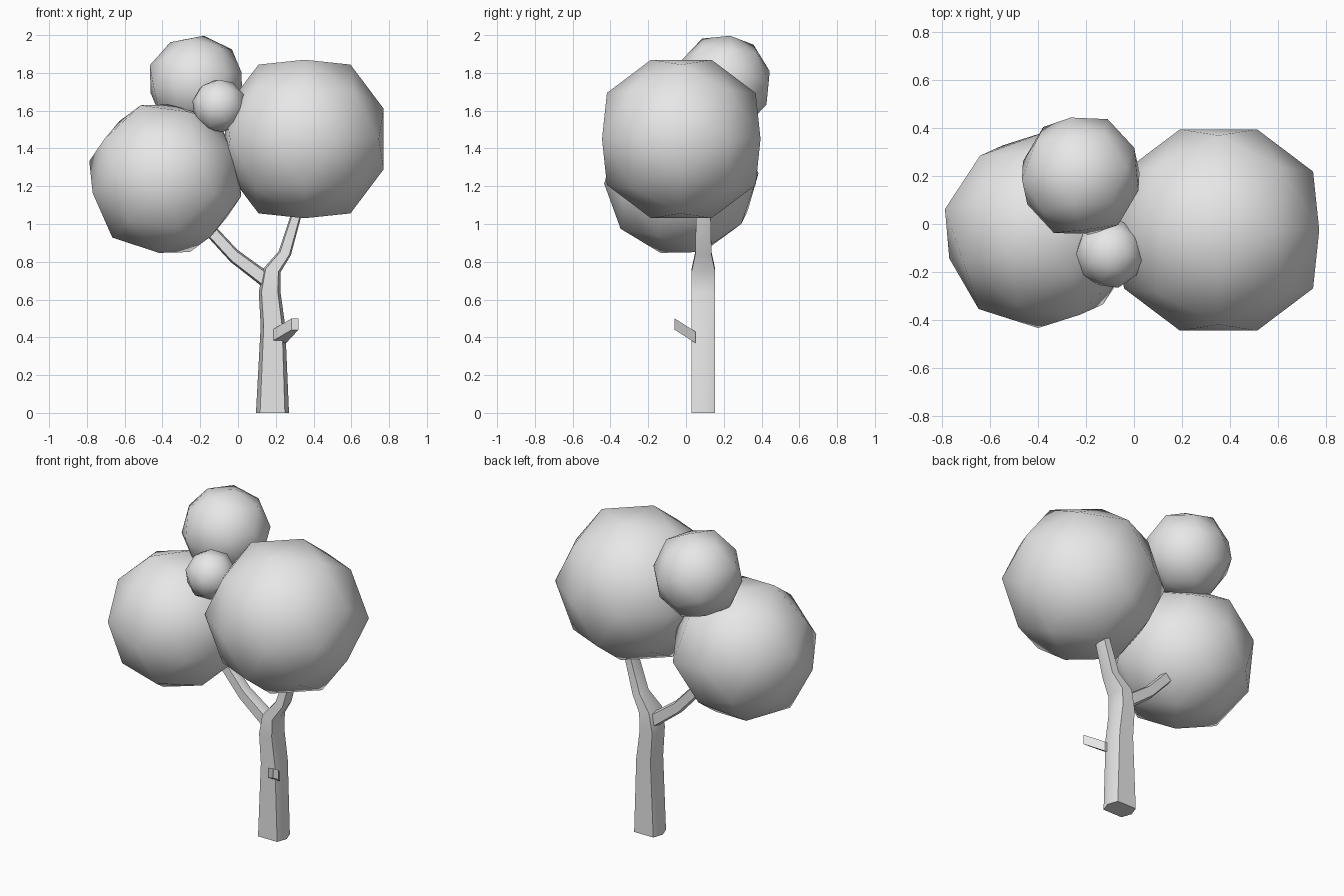
import bpy, bmesh, math
from mathutils import Vector, Euler

cube = bpy.data.objects.get("Cube")
if cube:
    bpy.data.objects.remove(cube, do_unlink=True)

GREY = (0.8, 0.8, 0.8, 1.0)
grey = bpy.data.materials.new("light_grey")
grey.use_nodes = True
grey.diffuse_color = GREY
grey.node_tree.nodes["Principled BSDF"].inputs["Base Color"].default_value = GREY


def finish(bm, name, angle):
    """Turn a bmesh into a shaded object with the grey material."""
    bmesh.ops.recalc_face_normals(bm, faces=bm.faces)
    mesh = bpy.data.meshes.new(name)
    bm.to_mesh(mesh)
    bm.free()
    mesh.materials.append(grey)
    obj = bpy.data.objects.new(name, mesh)
    bpy.context.collection.objects.link(obj)
    bpy.ops.object.select_all(action="DESELECT")
    obj.select_set(True)
    bpy.context.view_layer.objects.active = obj
    bpy.ops.object.shade_smooth_by_angle(angle=math.radians(angle))
    return obj


def leaf_ball(name, center, radius, turn):
    """Dodecahedron with a low pyramid on each pentagon."""
    phi = (1 + math.sqrt(5)) / 2
    signs = (-1, 1)
    tips, corners = [], []
    for a in signs:
        for b in signs:
            for k in range(3):
                tip, corner = Vector(), Vector()
                tip[k], tip[(k + 1) % 3] = a * phi, b
                corner[k], corner[(k + 2) % 3] = a * phi, b / phi
                tips.append(tip)
                corners.append(corner)
            corners += [Vector((a, b, c)) for c in signs]
    rot = Euler([math.radians(t) for t in turn]).to_matrix()
    bm = bmesh.new()
    for points, r in ((tips, radius), (corners, radius * 0.97)):
        for p in points:
            bm.verts.new(Vector(center) + rot @ p.normalized() * r)
    bmesh.ops.convex_hull(bm, input=bm.verts)
    return finish(bm, name, 60)


def loft(name, section, rings, angle):
    """Join scaled copies of a section; ring = (center, half width axis, half depth axis)."""
    bm = bmesh.new()
    loops = []
    for center, u, v in rings:
        loops.append([bm.verts.new(Vector(center) + Vector(u) * s + Vector(v) * t)
                      for s, t in section])
    n = len(section)
    for low, high in zip(loops, loops[1:]):
        for i in range(n):
            j = (i + 1) % n
            bm.faces.new((low[i], low[j], high[j], high[i]))
    bm.faces.new(loops[0][::-1])
    bm.faces.new(loops[-1])
    return finish(bm, name, angle)


HEXAGON = [(-1, 0), (-0.75, -1), (0.75, -1), (1, 0), (0.75, 1), (-0.75, 1)]
SQUARE = [(-1, -1), (1, -1), (1, 1), (-1, 1)]

# Trunk: left x, right x, height, half depth, tilt of the ring
trunk_steps = [(0.095, 0.27, 0, 0.0625, 0), (0.12, 0.25, 0.46, 0.0625, 0),
               (0.11, 0.225, 0.64, 0.0625, 0), (0.135, 0.225, 0.755, 0.0625, -0.01),
               (0.215, 0.28, 0.845, 0.043, -0.01), (0.29, 0.34, 1.07, 0.038, -0.01)]
loft("trunk", HEXAGON,
     [(((a + b) / 2, 0.092, z), ((b - a) / 2, 0, tilt), (0, d, 0))
      for a, b, z, d, tilt in trunk_steps], 45)

# Side branch rising to the smaller crown
loft("side_branch", HEXAGON,
     [((0.16, 0.092, 0.695), (0.015, 0, 0.04), (0, 0.04, 0)),
      ((-0.02, 0.095, 0.83), (0.018, 0, 0.032), (0, 0.034, 0)),
      ((-0.145, 0.1, 0.965), (0.024, 0, 0.024), (0, 0.03, 0))], 45)

# Short twig at the front of the trunk
loft("twig", SQUARE,
     [((0.21, 0.05, 0.4), (0.045, 0, 0), (0, 0, 0.03)),
      ((0.302, -0.06, 0.47), (0.018, 0, 0), (0, 0, 0.03))], 30)

# Foliage
leaf_ball("large_crown", (0.352, -0.025, 1.45), 0.463, (0, 0, 0))
leaf_ball("side_crown", (-0.385, -0.025, 1.24), 0.422, (8, 10, 20))
leaf_ball("top_crown", (-0.222, 0.2, 1.748), 0.262, (20, 12, 35))
leaf_ball("small_crown", (-0.1, -0.122, 1.625), 0.148, (25, 30, 10))
